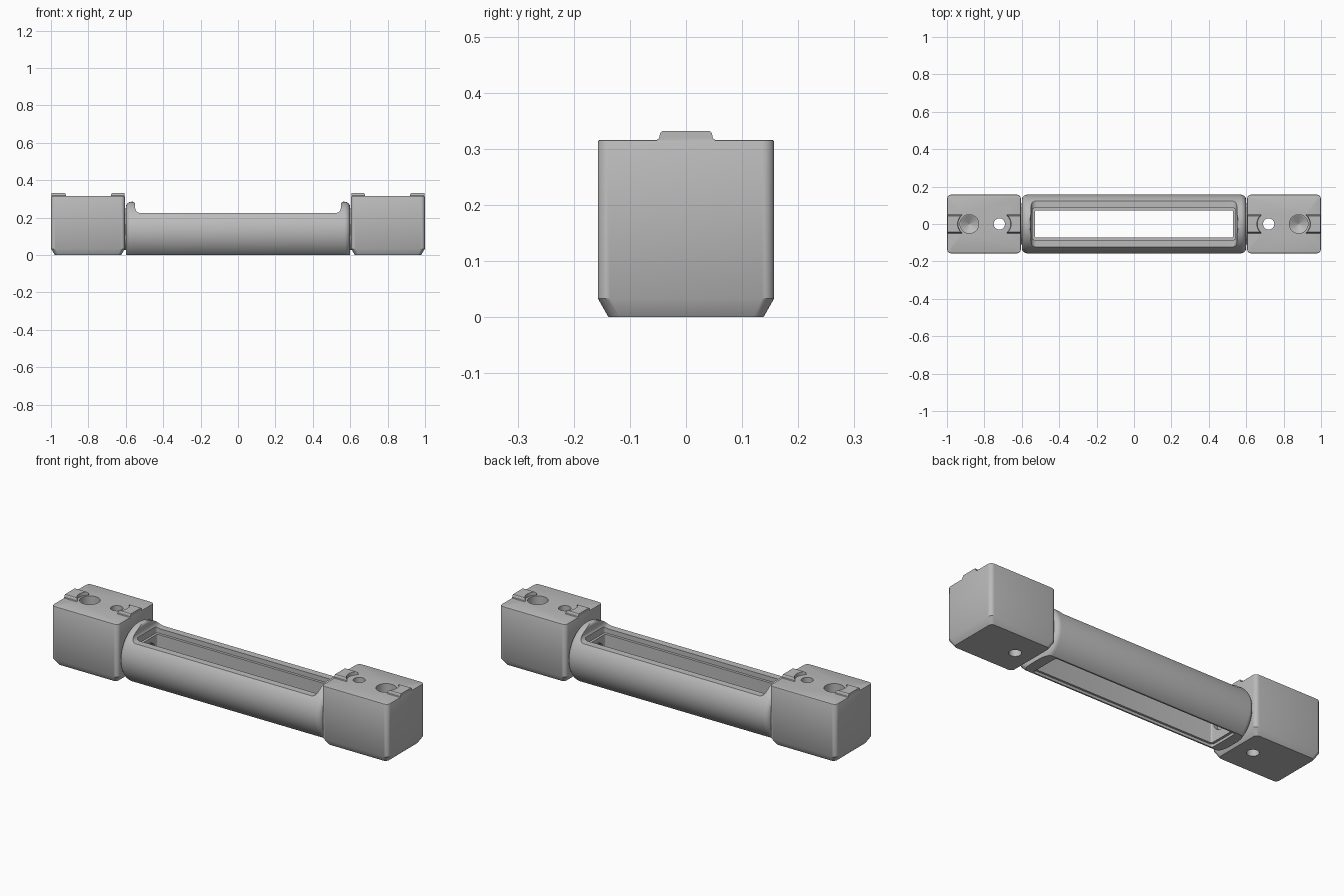
import bpy, bmesh, math
from mathutils import Matrix, Vector

cube = bpy.data.objects.get("Cube")
if cube:
    bpy.data.objects.remove(cube, do_unlink=True)

grey = bpy.data.materials.new("plain_grey")
grey.use_nodes = True
grey.diffuse_color = (0.5, 0.5, 0.5, 1)
for node in grey.node_tree.nodes:
    if node.type == 'BSDF_PRINCIPLED':
        node.inputs["Base Color"].default_value = (0.5, 0.5, 0.5, 1)


def finish(bm, name):
    bmesh.ops.recalc_face_normals(bm, faces=bm.faces[:])
    mesh = bpy.data.meshes.new(name)
    bm.to_mesh(mesh)
    bm.free()
    mesh.materials.append(grey)
    ob = bpy.data.objects.new(name, mesh)
    bpy.context.scene.collection.objects.link(ob)
    return ob


def box(name, x, y, z, round_xy=0):
    """Box from (min, max) pairs, with optional rounded upright edges."""
    bm = bmesh.new()
    bmesh.ops.create_cube(bm, size=1)
    for v in bm.verts:
        v.co = Vector(r[int(c > 0)] for r, c in zip((x, y, z), v.co))
    if round_xy:
        upright = [e for e in bm.edges if abs(e.verts[0].co.z - e.verts[1].co.z) > 1e-5]
        bmesh.ops.bevel(bm, geom=upright, offset=round_xy, segments=5, profile=0.5, affect='EDGES')
    return finish(bm, name)


def rod(name, centre, r1, r2, depth, along_x=False, edge=0, sides=64):
    """Cylinder or cone, with optional rounded ends."""
    bm = bmesh.new()
    bmesh.ops.create_cone(bm, cap_ends=True, segments=sides, radius1=r1, radius2=r2, depth=depth)
    if edge:
        rims = [e for e in bm.edges if abs(e.verts[0].co.z - e.verts[1].co.z) < 1e-5]
        bmesh.ops.bevel(bm, geom=rims, offset=edge, segments=6, profile=0.5, affect='EDGES')
    if along_x:
        bm.transform(Matrix.Rotation(math.pi / 2, 4, 'Y'))
    bm.transform(Matrix.Translation(centre))
    return finish(bm, name)


def prism(name, points, start, end):
    """Extrude a profile between two 3D placements given as functions."""
    bm = bmesh.new()
    a = [bm.verts.new(start(*p)) for p in points]
    b = [bm.verts.new(end(*p)) for p in points]
    bm.faces.new(a)
    bm.faces.new(b)
    for i in range(len(a)):
        j = (i + 1) % len(a)
        bm.faces.new((a[i], a[j], b[j], b[i]))
    return finish(bm, name)


def arc(cx, cz, r, a0, a1, n=6):
    angles = [math.radians(a0 + (a1 - a0) * i / n) for i in range(n + 1)]
    return [(cx + r * math.cos(a), cz + r * math.sin(a)) for a in angles]


def combine(target, tool, operation='DIFFERENCE'):
    mod = target.modifiers.new("cut", 'BOOLEAN')
    mod.operation = operation
    mod.solver = 'EXACT'
    mod.object = tool
    bpy.context.view_layer.objects.active = target
    bpy.ops.object.modifier_apply(modifier=mod.name)
    bpy.data.objects.remove(tool, do_unlink=True)


def smooth(ob):
    bpy.ops.object.select_all(action='DESELECT')
    ob.select_set(True)
    bpy.context.view_layer.objects.active = ob
    bpy.ops.object.shade_smooth_by_angle(angle=math.radians(32))


# Round body with a flat base
AXIS = 0.128
body = rod("tube_body", (0, 0, AXIS), 0.157, 0.157, 1.2, along_x=True, edge=0.03, sides=96)
combine(body, box("base_cut", (-1, 1), (-1, 1), (-1, 0)))

# Lowered top between the two end lips
half = [(0.5, 0.225)] + arc(0.522, 0.253, 0.028, -90, 0) + arc(0.566, 0.27, 0.016, 180, 90) + [(0.566, 0.4)]
saddle = half + [(-x, z) for x, z in reversed(half)]
combine(body, prism("saddle_cut", saddle, lambda x, z: (x, -0.3, z), lambda x, z: (x, 0.3, z)))

# Window with a stepped rim above and below
combine(body, box("window_cut", (-0.53, 0.53), (-0.072, 0.072), (-0.1, 0.5), 0.008))
combine(body, box("upper_rim_cut", (-0.543, 0.543), (-0.086, 0.086), (0.2, 0.5), 0.014))
combine(body, box("lower_rim_cut", (-0.543, 0.543), (-0.083, 0.083), (-0.1, 0.014), 0.014))

# Round sockets in the end walls of the window
for s in (-1, 1):
    combine(body, rod("socket_cut", (s * 0.53, 0, 0.118), 0.058, 0.058, 0.04, along_x=True))
smooth(body)

# Ridge profile across the block tops
ridge = [(0.052, 0.3), (0.052, 0.316), (0.048, 0.319), (0.046, 0.328), (0.042, 0.332)]
ridge += [(-y, z) for y, z in reversed(ridge)]

for side, s in (("left", 1), ("right", -1)):
    # End block with a tapered foot
    mid = s * 0.802
    block = box(side + "_end_block", (mid - 0.197, mid + 0.197), (-0.157, 0.157), (0, 0.316), 0.022)
    bm = bmesh.new()
    bm.from_mesh(block.data)
    bmesh.ops.bisect_plane(bm, geom=bm.verts[:] + bm.edges[:] + bm.faces[:],
                           plane_co=(0, 0, 0.033), plane_no=(0, 0, 1))
    for v in bm.verts:
        if v.co.z < 0.01:
            v.co.x = mid + (v.co.x - mid) * 0.9
            v.co.y *= 0.88
    top = [e for e in bm.edges if min(v.co.z for v in e.verts) > 0.31]
    bmesh.ops.bevel(bm, geom=top, offset=0.004, segments=2, profile=0.5, affect='EDGES')
    bm.to_mesh(block.data)
    bm.free()

    # Short raised ridges at both ends, scooped around the holes
    for x0, x1, hole, r in ((0.606, 0.68, 0.72, 0.062), (0.92, 0.998, 0.88, 0.062)):
        rib = prism("rib", ridge, lambda y, z: (s * x0, y, z), lambda y, z: (s * x1, y, z))
        combine(rib, rod("scoop", (s * hole, 0, 0.33), r - 0.006, r + 0.008, 0.1))
        combine(block, rib, 'UNION')

    # Through hole and blind hole with a conical bottom
    combine(block, rod("through_cut", (s * 0.72, 0, 0.15), 0.03, 0.03, 0.6))
    combine(block, rod("blind_cut", (s * 0.88, 0, 0.3), 0.05, 0.05, 0.16))
    combine(block, rod("cone_cut", (s * 0.88, 0, 0.206), 0.002, 0.05, 0.03))
    smooth(block)

    # Neck joining the body to the block
    neck = rod(side + "_neck", (s * 0.6, 0, AXIS + 0.01), 0.11, 0.11, 0.03, along_x=True)
    smooth(neck)
